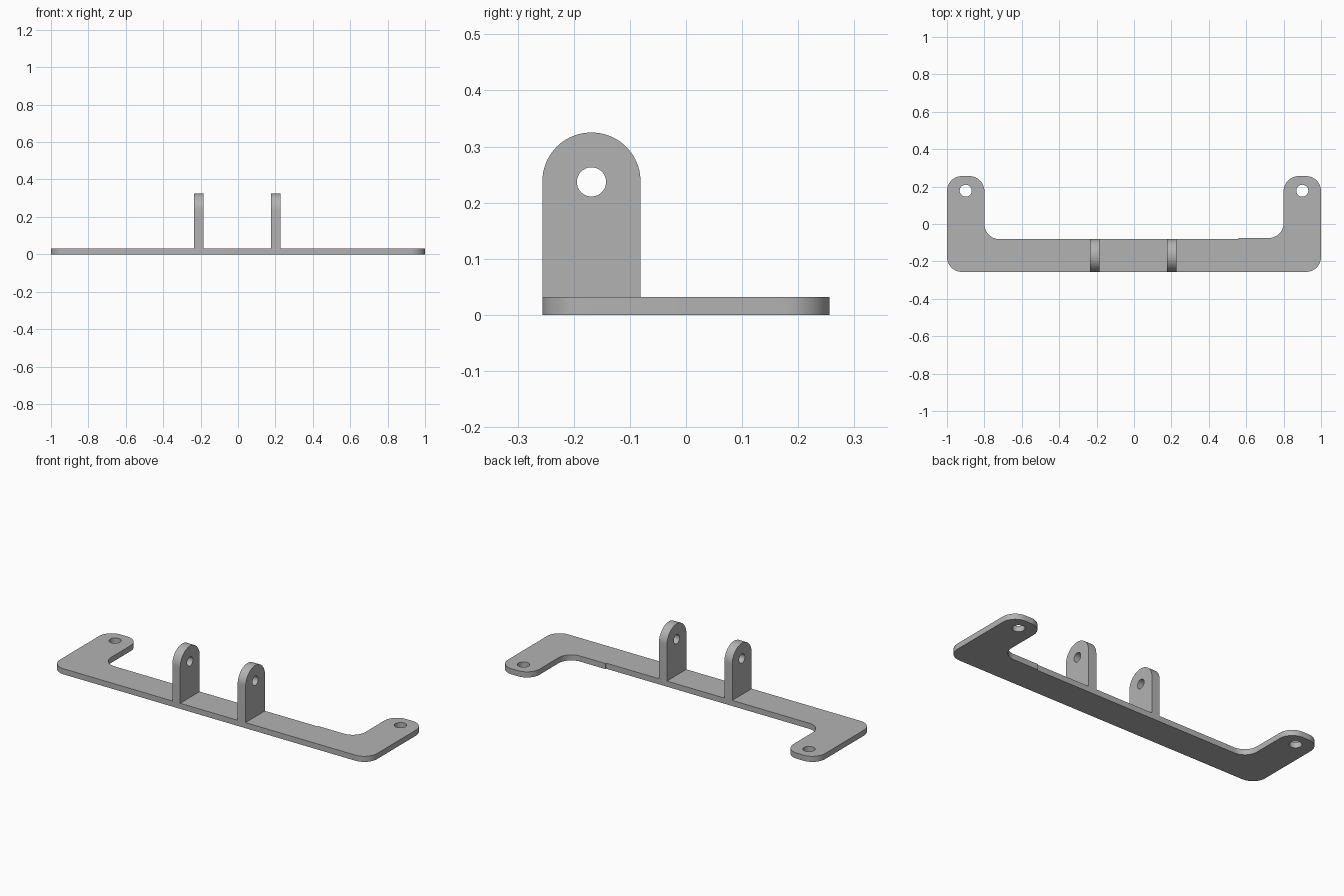
import bpy, bmesh, math
from mathutils import Vector, Matrix

cube = bpy.data.objects.get("Cube")
if cube:
    bpy.data.objects.remove(cube, do_unlink=True)

GREY = (0.45, 0.45, 0.45, 1)
grey = bpy.data.materials.new("plain grey")
grey.use_nodes = True
grey.diffuse_color = GREY
grey.node_tree.nodes["Principled BSDF"].inputs["Base Color"].default_value = GREY


def rounded(corners, steps=12):
    """Outline through (x, y, radius) corners, each replaced by an arc."""
    out = []
    for i, (x, y, r) in enumerate(corners):
        p = Vector((x, y))
        if r == 0:
            out.append(p)
            continue
        a = (Vector(corners[i - 1][:2]) - p).normalized()
        b = (Vector(corners[(i + 1) % len(corners)][:2]) - p).normalized()
        half = math.acos(max(-1, min(1, a.dot(b)))) / 2
        centre = p + (a + b).normalized() * r / math.sin(half)
        d = r / math.tan(half)
        s, e = p + a * d - centre, p + b * d - centre
        start = math.atan2(s.y, s.x)
        sweep = (math.atan2(e.y, e.x) - start + math.pi) % (2 * math.pi) - math.pi
        for k in range(steps + 1):
            t = start + sweep * k / steps
            out.append(centre + r * Vector((math.cos(t), math.sin(t))))
    return out


def circle(x, y, r, n=40):
    return [Vector((x + r * math.cos(2 * math.pi * k / n),
                    y + r * math.sin(2 * math.pi * k / n))) for k in range(n)]


def extruded(name, loops, thickness, matrix):
    """Filled outline with holes, extruded and turned into a clean mesh."""
    curve = bpy.data.curves.new(name + "_profile", 'CURVE')
    curve.dimensions = '2D'
    curve.fill_mode = 'BOTH'
    curve.extrude = thickness / 2
    for loop in loops:
        spline = curve.splines.new('POLY')
        spline.points.add(len(loop) - 1)
        for point, co in zip(spline.points, loop):
            point.co = (co.x, co.y, 0, 1)
        spline.use_cyclic_u = True
    helper = bpy.data.objects.new(name + "_helper", curve)
    bpy.context.collection.objects.link(helper)
    bpy.context.view_layer.update()
    graph = bpy.context.evaluated_depsgraph_get()
    mesh = bpy.data.meshes.new_from_object(helper.evaluated_get(graph))
    bpy.data.objects.remove(helper, do_unlink=True)
    bpy.data.curves.remove(curve)

    bm = bmesh.new()
    bm.from_mesh(mesh)
    bmesh.ops.transform(bm, matrix=matrix, verts=bm.verts)
    bmesh.ops.remove_doubles(bm, verts=bm.verts, dist=1e-5)
    bmesh.ops.recalc_face_normals(bm, faces=bm.faces)
    bm.to_mesh(mesh)
    bm.free()
    mesh.name = name
    mesh.materials.clear()
    mesh.materials.append(grey)
    obj = bpy.data.objects.new(name, mesh)
    bpy.context.collection.objects.link(obj)
    bpy.ops.object.select_all(action='DESELECT')
    obj.select_set(True)
    bpy.context.view_layer.objects.active = obj
    bpy.ops.object.shade_smooth_by_angle(angle=math.radians(30))
    return obj


# Flat base: long bar with an arm at each end
THICK = 0.032
FRONT, BACK, INNER, R = -0.256, 0.256, -0.081, 0.08
base = rounded([
    (-1, FRONT, R), (1, FRONT, R),
    (1, BACK, R), (0.8, BACK, R),
    (0.8, INNER + 0.006, R), (0.56, INNER + 0.006, 0), (0.56, INNER, 0),
    (-0.8, INNER, R), (-0.8, BACK, R), (-1, BACK, R),
])
holes = [circle(side * 0.9, 0.178, 0.032) for side in (-1, 1)]
extruded("base_plate", [base] + holes, THICK, Matrix.Translation((0, 0, THICK / 2)))

# Upright lugs: round-topped plates with a pin hole, profile drawn in y and z
MID = (FRONT + INNER) / 2
TOP_R = (INNER - FRONT) / 2 - 0.0005
lug = rounded([
    (FRONT, THICK, 0), (INNER, THICK, 0),
    (INNER, 0.325, TOP_R), (FRONT, 0.325, TOP_R),
], 20)
upright = Matrix(((0, 0, 1, 0), (1, 0, 0, 0), (0, 1, 0, 0), (0, 0, 0, 1)))
for name, x in (("right_lug", -0.21), ("left_lug", 0.202)):
    extruded(name, [lug, circle(MID, 0.237, 0.026)], 0.05,
             Matrix.Translation((x, 0, 0)) @ upright)
